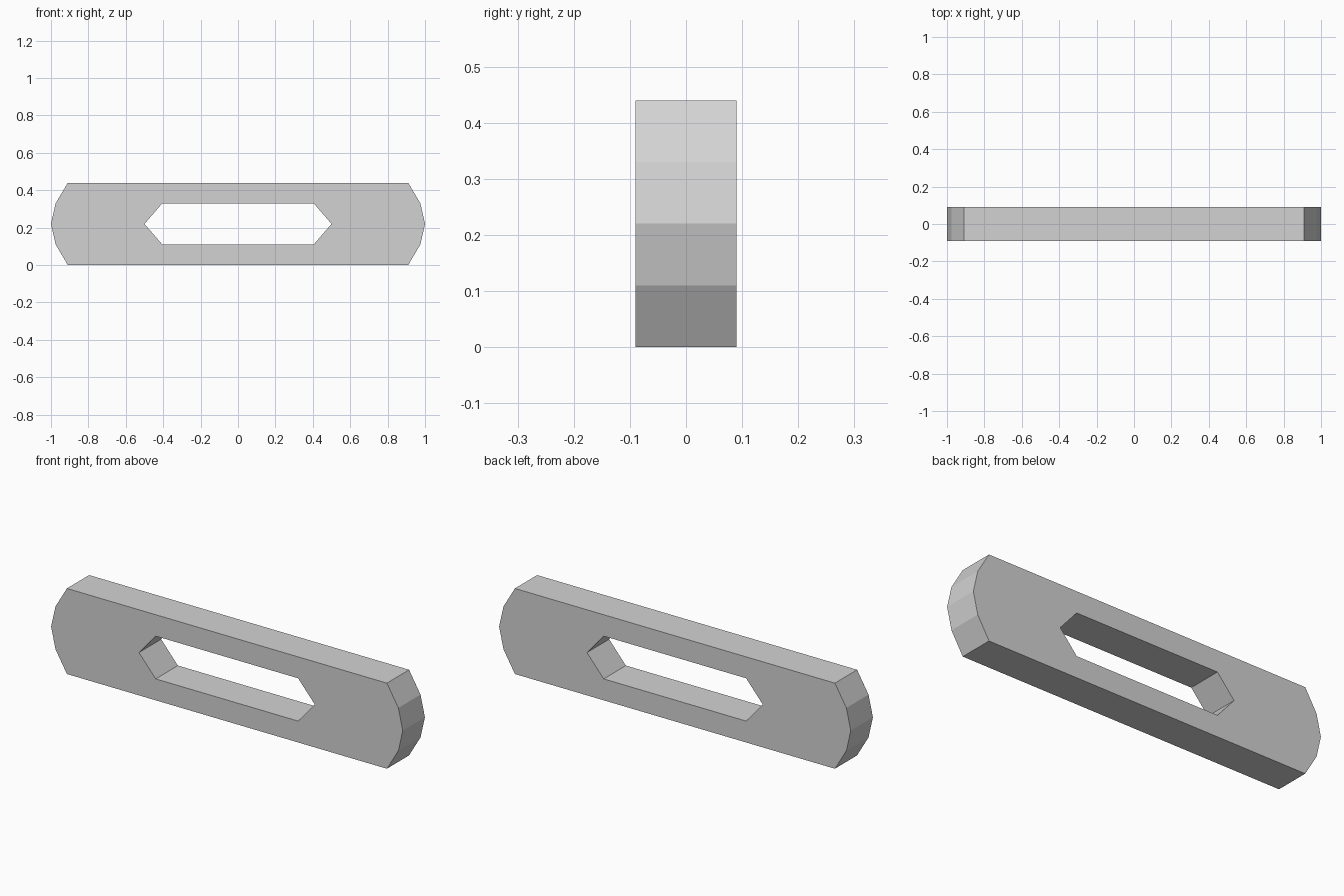
import bpy
import bmesh

cube = bpy.data.objects.get("Cube")
if cube:
    bpy.data.objects.remove(cube, do_unlink=True)

HALF_HEIGHT = 0.22
THICKNESS = 0.18

# Plain grey material
grey = bpy.data.materials.new("light_grey")
grey.use_nodes = True
colour = (0.65, 0.65, 0.65, 1)
grey.diffuse_color = colour
grey.node_tree.nodes["Principled BSDF"].inputs["Base Color"].default_value = colour

# Upper right quarter of the plate: slot edge, then faceted outer end
profile = [(0, 0.11), (0.405, 0.11), (0.5, 0), (1, 0),
           (0.975, 0.11), (0.91, HALF_HEIGHT), (0, HALF_HEIGHT)]
bm = bmesh.new()
bm.faces.new([bm.verts.new((x, 0, z)) for x, z in profile])
mesh = bpy.data.meshes.new("slotted_plate")
bm.to_mesh(mesh)
bm.free()
mesh.materials.append(grey)

plate = bpy.data.objects.new("slotted_plate", mesh)
bpy.context.collection.objects.link(plate)
plate.location.z = HALF_HEIGHT

# Mirror the quarter to the full outline, then give it depth
mirror = plate.modifiers.new("mirror", 'MIRROR')
mirror.use_axis = (True, False, True)
solid = plate.modifiers.new("thickness", 'SOLIDIFY')
solid.thickness = THICKNESS
solid.offset = 0
